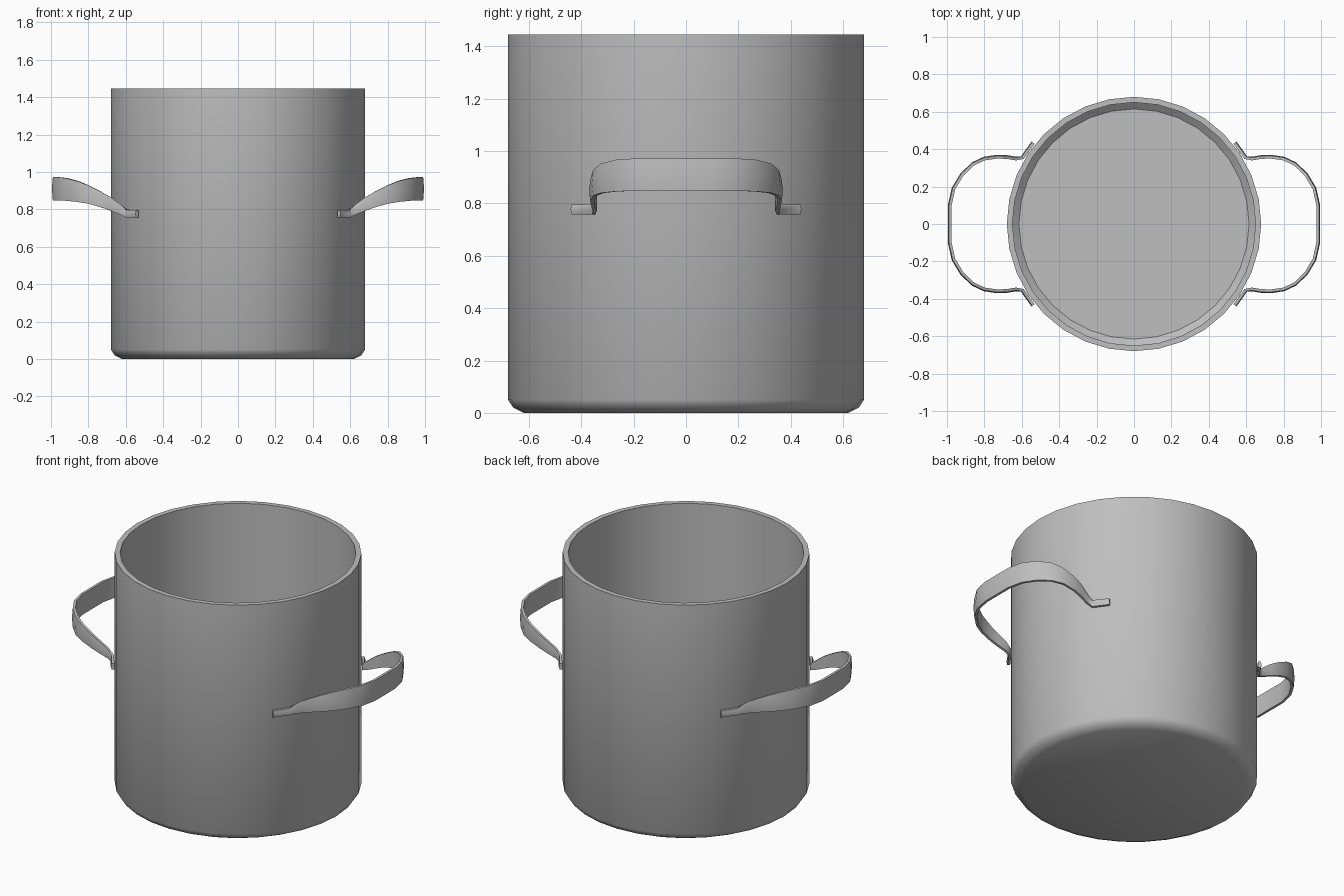
import bpy, bmesh
from math import cos, sin, pi
from mathutils import Vector

if "Cube" in bpy.data.objects:
    bpy.data.objects.remove(bpy.data.objects["Cube"])

steel = bpy.data.materials.new("brushed steel")
steel.use_nodes = True
GREY = (0.52, 0.52, 0.52, 1)
steel.diffuse_color = GREY
steel.node_tree.nodes["Principled BSDF"].inputs["Base Color"].default_value = GREY


def finish(name, bm, angle):
    bmesh.ops.recalc_face_normals(bm, faces=bm.faces)
    mesh = bpy.data.meshes.new(name)
    bm.to_mesh(mesh)
    bm.free()
    mesh.materials.append(steel)
    obj = bpy.data.objects.new(name, mesh)
    bpy.context.collection.objects.link(obj)
    bpy.ops.object.select_all(action='DESELECT')
    obj.select_set(True)
    bpy.context.view_layer.objects.active = obj
    bpy.ops.object.shade_smooth_by_angle(angle=angle)
    return obj


# Pot body: one lathed profile, outside up to the rim and back down inside
SIDES = 32
profile = [(0.62, 0), (0.66, 0.02), (0.68, 0.05), (0.68, 1.445),
           (0.65, 1.445), (0.65, 0.07), (0.615, 0.04)]
bm = bmesh.new()
rings = [[bm.verts.new((r * cos(2 * pi * i / SIDES), r * sin(2 * pi * i / SIDES), z))
          for i in range(SIDES)] for r, z in profile]
for low, high in zip(rings, rings[1:]):
    for i in range(SIDES):
        j = (i + 1) % SIDES
        bm.faces.new((low[i], low[j], high[j], high[i]))
bm.faces.new(rings[0])
bm.faces.new(rings[-1])
finish("pot_body", bm, 0.6)

# Handle strap: centre path x, y with lower and upper edge heights
half = [(0.54, 0.435, 0.757, 0.795), (0.597, 0.355, 0.757, 0.798),
        (0.63, 0.35, 0.772, 0.828), (0.68, 0.358, 0.792, 0.864),
        (0.73, 0.36, 0.81, 0.893), (0.80, 0.35, 0.83, 0.928),
        (0.86, 0.322, 0.84, 0.952), (0.92, 0.265, 0.846, 0.967),
        (0.965, 0.19, 0.848, 0.972), (0.985, 0.1, 0.848, 0.972)]
path = half + [(x, -y, lo, hi) for x, y, lo, hi in reversed(half)]
THICK = 0.01


def handle(name, side):
    bm = bmesh.new()
    sections = []
    for i, (x, y, lo, hi) in enumerate(path):
        a, b = path[max(i - 1, 0)], path[min(i + 1, len(path) - 1)]
        along = Vector((b[0] - a[0], b[1] - a[1])).normalized()
        n = Vector((-along.y, along.x)) * THICK
        mid = (lo + hi) / 2
        # outer face bulges a little so the strap looks rounded
        ring = [(x - n.x, y - n.y, lo), (x - n.x, y - n.y, hi),
                (x + n.x * 0.5, y + n.y * 0.5, hi), (x + n.x, y + n.y, mid),
                (x + n.x * 0.5, y + n.y * 0.5, lo)]
        sections.append([bm.verts.new((side * p[0], side * p[1], p[2])) for p in ring])
    for s, t in zip(sections, sections[1:]):
        for k in range(len(s)):
            m = (k + 1) % len(s)
            bm.faces.new((s[k], s[m], t[m], t[k]))
    bm.faces.new(sections[0])
    bm.faces.new(sections[-1])
    finish(name, bm, 0.9)


handle("left_handle", 1)
handle("right_handle", -1)
